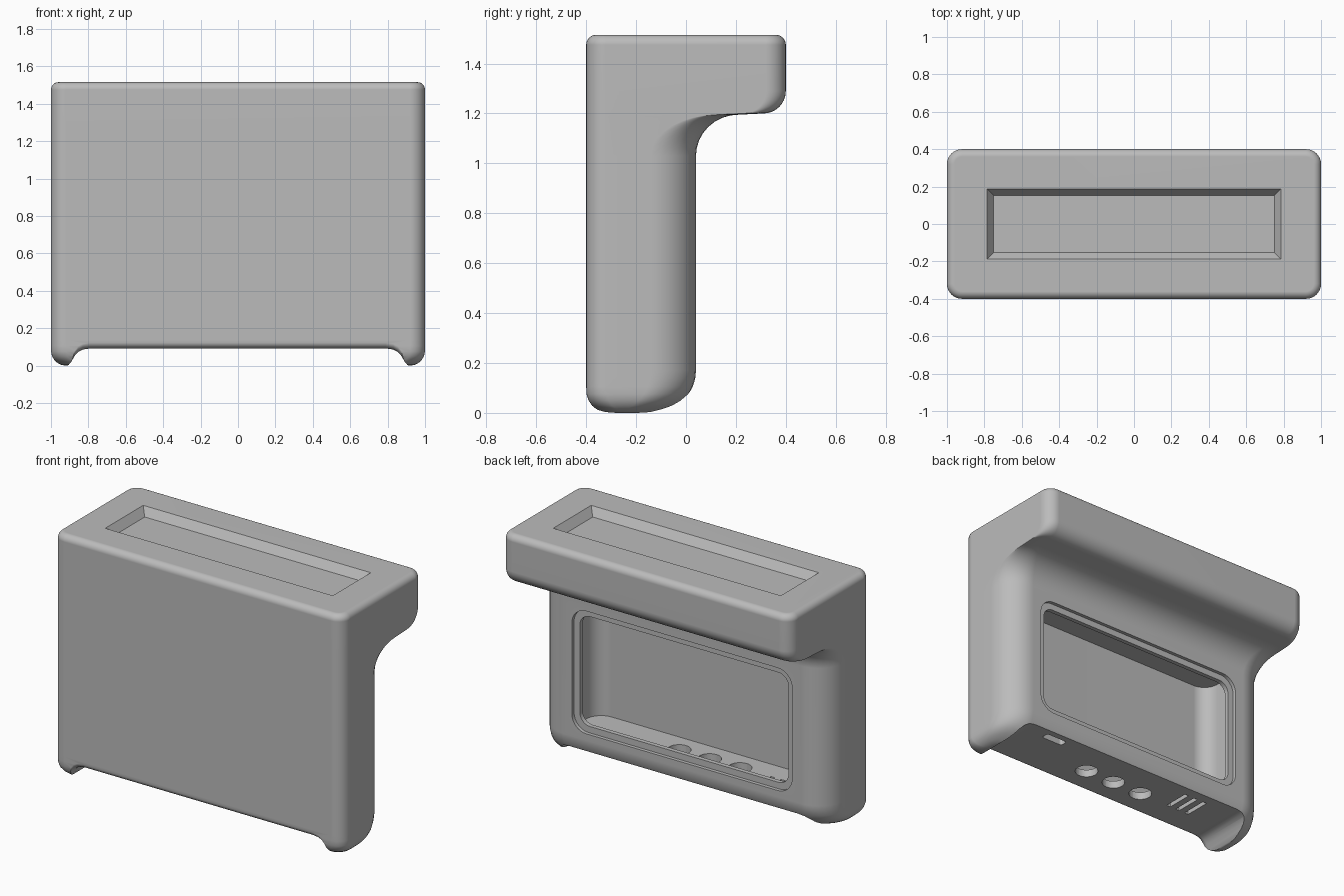
import bpy, bmesh
from math import sin, cos, pi, sqrt

cube = bpy.data.objects.get("Cube")
if cube:
    bpy.data.objects.remove(cube)

grey = bpy.data.materials.new("plain grey")
grey.use_nodes = True
colour = (0.5, 0.5, 0.5, 1)
grey.diffuse_color = colour
for node in grey.node_tree.nodes:
    if node.type == "BSDF_PRINCIPLED":
        node.inputs["Base Color"].default_value = colour


def rounded(u0, u1, v0, v1, r_low, r_high, steps=8):
    """Rounded rectangle; r_low and r_high round the corners at v0 and v1."""
    corners = [(u1, v1, -1, -1, r_high, 0), (u0, v1, 1, -1, r_high, 1),
               (u0, v0, 1, 1, r_low, 2), (u1, v0, -1, 1, r_low, 3)]
    points = []
    for u, v, su, sv, r, quarter in corners:
        for i in range(steps + 1):
            a = (quarter + i / steps) * pi / 2
            points.append((u + su * r + r * cos(a), v + sv * r + r * sin(a)))
    return points


def loft(name, rings):
    """Skin a list of closed rings and cap both ends."""
    bm = bmesh.new()
    rows = [[bm.verts.new(p) for p in ring] for ring in rings]
    n = len(rows[0])
    for a, b in zip(rows, rows[1:]):
        for i in range(n):
            j = (i + 1) % n
            bm.faces.new((a[i], a[j], b[j], b[i]))
    bm.faces.new(rows[0][::-1])
    bm.faces.new(rows[-1])
    bmesh.ops.recalc_face_normals(bm, faces=bm.faces)
    mesh = bpy.data.meshes.new(name)
    bm.to_mesh(mesh)
    bm.free()
    mesh.materials.append(grey)
    obj = bpy.data.objects.new(name, mesh)
    bpy.context.scene.collection.objects.link(obj)
    return obj


def upright(name, outline, z0, z1):
    return loft(name, [[(x, y, z) for x, y in outline] for z in (z0, z1)])


def sideways(name, outline, y0, y1):
    return loft(name, [[(x, y, z) for x, z in outline] for y in (y0, y1)])


def inset(h, r):
    """How far a fillet of radius r pulls in at height h above its end."""
    return r - sqrt(max(0, r * r - (r - h) ** 2)) if h < r else 0


# Housing: (height, back edge) up the side profile
TOP = 1.515
quarter = [i / 8 * pi / 2 for i in range(9)]
profile = [(0.17 * (1 - cos(t)), 0.04) for t in quarter]
profile += [(1.03 + 0.165 * sin(t), 0.21 - 0.17 * cos(t)) for t in quarter]
profile += [(1.29 - 0.09 * cos(t), 0.31 + 0.09 * sin(t)) for t in quarter]
profile += [(TOP - 0.04 + 0.04 * sin(t), 0.4) for t in quarter]
rings = []
for z, back in profile:
    top = inset(TOP - z, 0.04)
    half = 1 - inset(z, 0.08) - top
    front = -0.4 + inset(z, 0.09) + top
    blend = min(1, (back - 0.04) / 0.18)
    radius = 0.18 - 0.1 * blend - top
    back -= inset(z, 0.17) + top
    depth = back - front
    outline = rounded(-half, half, front, back,
                      min(0.08 - top, 0.35 * depth), min(radius, 0.6 * depth))
    rings.append([(x, y, z) for x, y in outline])
housing = loft("housing", rings)

cutters = []

# Arch between the feet, with a softened front edge
arch = [(0.93, -0.1), (0.92, -0.005), (0.905, 0.004), (0.89, 0.022), (0.875, 0.05),
        (0.855, 0.072), (0.83, 0.086), (0.79, 0.092)]
arch += [(-x, z) for x, z in reversed(arch)]
slices = [(-0.43, 0.06), (-0.4, 0.03), (-0.396, 0.018), (-0.388, 0.009),
          (-0.378, 0.003), (-0.365, 0), (0.2, 0)]
cutters.append(loft("arch_cutter", [[(x, y, z + lift) for x, z in arch]
                                    for y, lift in slices]))

# Tray sunk into the top
trays = [(0.75, 0.152, TOP - 0.05), (0.82, 0.222, TOP + 0.05)]
cutters.append(loft("tray_cutter", [
    [(a, b, z), (-a, b, z), (-a, -b, z), (a, -b, z)] for a, b, z in trays]))

# Inner hollow, window and window rebate
cutters.append(upright("hollow_cutter", rounded(-0.86, 0.86, -0.35, -0.01, 0.1, 0.05), 0.14, 1.1))
cutters.append(sideways("window_cutter", rounded(-0.72, 0.72, 0.25, 0.935, 0.07, 0.07), -0.1, 0.2))
cutters.append(sideways("rebate_cutter", rounded(-0.76, 0.76, 0.21, 0.975, 0.1, 0.1), 0.018, 0.25))

# Ports through the floor: round holes, vent slits and a socket
for x in (-0.225, -0.015, 0.195):
    cutters.append(upright("round_hole_cutter",
                           rounded(x - 0.068, x + 0.068, -0.278, -0.142, 0.067, 0.067), 0.02, 0.2))
for x in (-0.59, -0.52, -0.45):
    cutters.append(upright("vent_cutter",
                           rounded(x - 0.014, x + 0.014, -0.215, -0.045, 0.004, 0.004, 2), 0.02, 0.2))
cutters.append(upright("socket_cutter",
                       rounded(0.51, 0.66, -0.07, -0.02, 0.015, 0.015, 4), 0.02, 0.2))

# Make the cuts one by one, keeping each sound result
for cutter in cutters:
    cutter.hide_render = True
    mod = housing.modifiers.new("cut", "BOOLEAN")
    mod.operation = "DIFFERENCE"
    mod.solver = "EXACT"
    mod.object = cutter
    graph = bpy.context.evaluated_depsgraph_get()
    result = bpy.data.meshes.new_from_object(housing.evaluated_get(graph))
    housing.modifiers.clear()
    if len(result.polygons):
        housing.data = result
    bpy.data.objects.remove(cutter)

# Smooth shading with crisp edges
bpy.ops.object.select_all(action="DESELECT")
housing.select_set(True)
bpy.context.view_layer.objects.active = housing
bpy.ops.object.shade_smooth_by_angle(angle=0.6)
weighted = housing.modifiers.new("even_shading", "WEIGHTED_NORMAL")
weighted.keep_sharp = True
